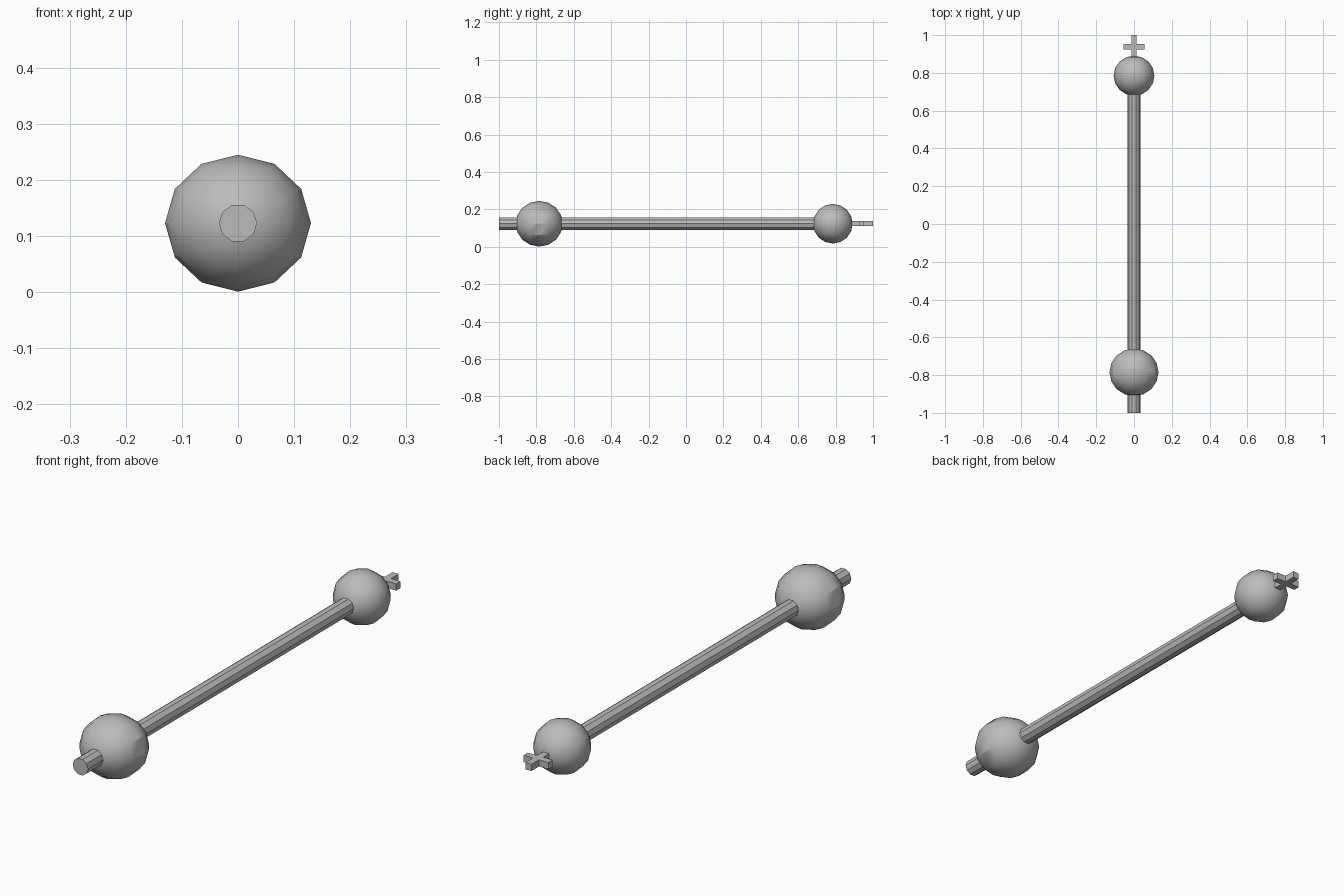
import bpy
import math

cube = bpy.data.objects.get("Cube")
if cube:
    bpy.data.objects.remove(cube, do_unlink=True)

AXIS_Z = 0.123
FACE_Y = (math.pi / 2, 0, 0)

grey = bpy.data.materials.new("plain_grey")
grey.use_nodes = True
grey.diffuse_color = (0.5, 0.5, 0.5, 1)
grey.node_tree.nodes["Principled BSDF"].inputs["Base Color"].default_value = grey.diffuse_color


def finish(name):
    obj = bpy.context.object
    obj.name = name
    obj.data.materials.append(grey)
    bpy.ops.object.transform_apply(location=False, rotation=True, scale=True)
    return obj


def ball(name, y, size):
    # Poles lie along the rod
    bpy.ops.mesh.primitive_uv_sphere_add(segments=12, ring_count=8, radius=1,
                                         location=(0, y, AXIS_Z), rotation=FACE_Y)
    obj = bpy.context.object
    obj.scale = (size[0], size[2], size[1])
    finish(name)
    bpy.ops.object.shade_smooth_by_angle(angle=math.radians(30))


def bar(name, y0, y1, half_width, thickness):
    bpy.ops.mesh.primitive_cube_add(size=1, location=(0, (y0 + y1) / 2, AXIS_Z))
    bpy.context.object.scale = (2 * half_width, y1 - y0, thickness)
    finish(name)


# Ten-sided rod, with a corner pointing to each side
bpy.ops.mesh.primitive_cylinder_add(vertices=10, radius=0.034, depth=1.8,
                                    location=(0, -0.1, AXIS_Z))
rod = bpy.context.object
rod.rotation_euler = (math.pi / 2, math.pi / 2, 0)
rod.rotation_mode = "XYZ"
rod.rotation_euler = (math.pi / 2, 0, 0)
# Turn the section a quarter before laying the rod down
for v in rod.data.vertices:
    v.co.x, v.co.y = -v.co.y, v.co.x
finish("rod")

# Large front ball and smaller back ball
ball("front_ball", -0.785, (0.130, 0.126, 0.122))
ball("back_ball", 0.785, (0.108, 0.106, 0.106))

# Flat cross at the back end
bar("cross_stem", 0.80, 1.0, 0.0135, 0.027)
bar("cross_arms", 0.925, 0.952, 0.055, 0.027)
